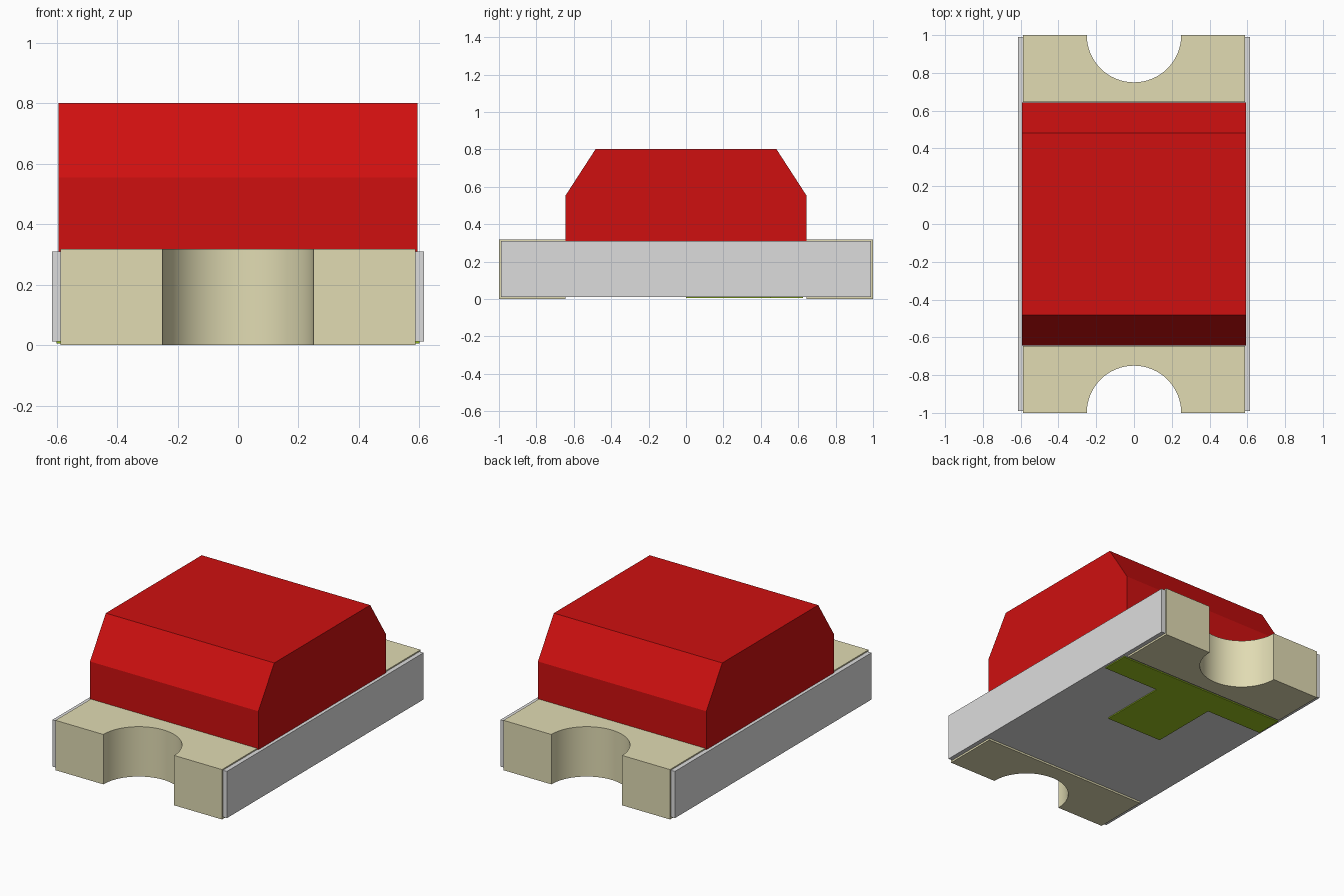
import bpy, bmesh
from math import pi, sin, cos

cube = bpy.data.objects.get("Cube")
if cube:
    bpy.data.objects.remove(cube, do_unlink=True)


def material(name, rgb):
    m = bpy.data.materials.new(name)
    m.use_nodes = True
    m.diffuse_color = (*rgb, 1)
    m.node_tree.nodes["Principled BSDF"].inputs["Base Color"].default_value = (*rgb, 1)
    return m


RED = material("red lens", (0.62, 0.005, 0.005))
GREY = material("light grey board", (0.72, 0.72, 0.72))
METAL = material("pale gold metal", (0.75, 0.71, 0.45))
GREEN = material("green mark", (0.33, 0.55, 0.015))


def prism(name, outline, start, depth, mat):
    """Closed solid swept from an outline of 3D points along one direction."""
    bm = bmesh.new()
    face = bm.faces.new([bm.verts.new([a + b for a, b in zip(p, start)]) for p in outline])
    swept = bmesh.ops.extrude_face_region(bm, geom=[face])["geom"]
    bmesh.ops.translate(bm, vec=depth, verts=[v for v in swept if isinstance(v, bmesh.types.BMVert)])
    bmesh.ops.recalc_face_normals(bm, faces=bm.faces)
    mesh = bpy.data.meshes.new(name)
    bm.to_mesh(mesh)
    bm.free()
    ob = bpy.data.objects.new(name, mesh)
    mesh.materials.append(mat)
    bpy.context.collection.objects.link(ob)
    bpy.ops.object.select_all(action='DESELECT')
    ob.select_set(True)
    bpy.context.view_layer.objects.active = ob
    bpy.ops.object.shade_smooth_by_angle(angle=pi / 6)
    return ob


def notched_edge(half_width, y, radius, side, steps=32):
    """End edge with a half-round notch centred on the part's end."""
    arc = []
    for i in range(steps + 1):
        a = pi * i / steps
        arc.append((-radius * cos(a), side * (1 - radius * sin(a)), 0))
    arc[0] = (-radius, side * y, 0)
    arc[-1] = (radius, side * y, 0)
    return [(-half_width, side * y, 0)] + arc + [(half_width, side * y, 0)]


# Circuit board, notched at both ends
board = notched_edge(0.615, 0.99, 0.26, -1) + notched_edge(0.615, 0.99, 0.26, 1)[::-1]
prism("board", board, (0, 0, 0.012), (0, 0, 0.298), GREY)

# Metal terminals wrapping each end
for name, side in (("front_terminal", -1), ("back_terminal", 1)):
    shape = notched_edge(0.587, 1, 0.25, side) + [(0.587, side * 0.645, 0), (-0.587, side * 0.645, 0)]
    prism(name, shape, (0, 0, 0), (0, 0, 0.318), METAL)

# Moulded lens with sloping front and back
half = [(0.643, 0.308), (0.643, 0.555), (0.483, 0.802)]
lens = [(0, y, z) for y, z in half] + [(0, -y, z) for y, z in reversed(half)]
prism("lens", lens, (-0.594, 0, 0), (1.188, 0, 0), RED)

# T-shaped polarity mark on the underside
right = [(0.2, 0), (0.2, 0.45), (0.6, 0.45), (0.6, 0.625)]
mark = [(x, y, 0) for x, y in right] + [(-x, y, 0) for x, y in reversed(right)]
prism("polarity_mark", mark, (0, 0, 0.005), (0, 0, 0.008), GREEN)
